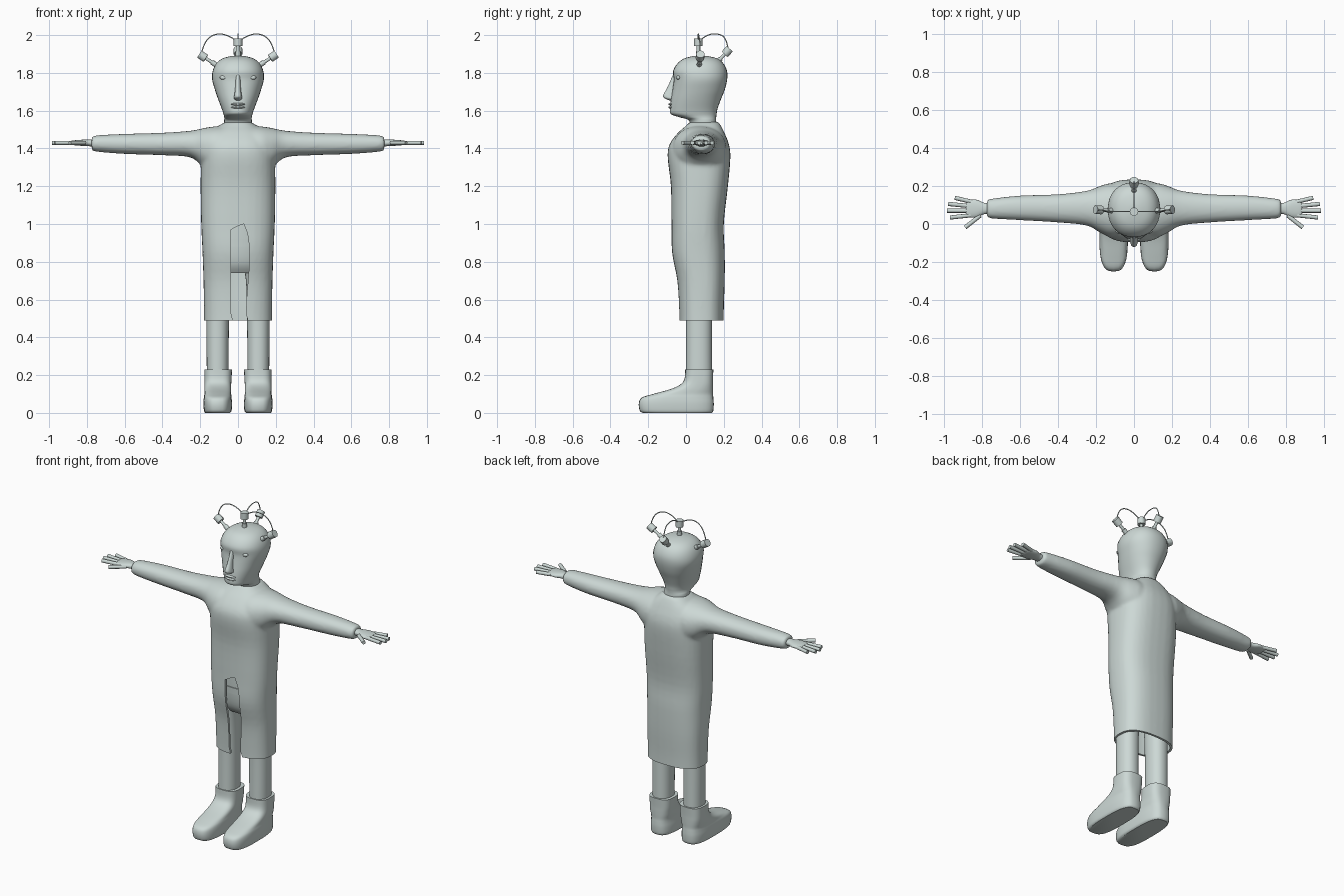
import bpy, bmesh, math
from mathutils import Vector

if "Cube" in bpy.data.objects:
    bpy.data.objects.remove(bpy.data.objects["Cube"])

mat = bpy.data.materials.new("pale grey green")
mat.diffuse_color = (0.61, 0.69, 0.67, 1)
mat.use_nodes = True
mat.node_tree.nodes["Principled BSDF"].inputs["Base Color"].default_value = mat.diffuse_color


def new_object(name, bm):
    bmesh.ops.recalc_face_normals(bm, faces=bm.faces)
    me = bpy.data.meshes.new(name)
    bm.to_mesh(me)
    bm.free()
    ob = bpy.data.objects.new(name, me)
    bpy.context.collection.objects.link(ob)
    me.materials.append(mat)
    return ob


def activate(ob):
    bpy.ops.object.select_all(action='DESELECT')
    ob.select_set(True)
    bpy.context.view_layer.objects.active = ob


def smooth(ob, angle=40):
    activate(ob)
    bpy.ops.object.shade_smooth_by_angle(angle=math.radians(angle))
    return ob


def catmull(rings, steps):
    out = []
    for i in range(len(rings) - 1):
        p0, p1 = rings[max(i - 1, 0)], rings[i]
        p2, p3 = rings[i + 1], rings[min(i + 2, len(rings) - 1)]
        for k in range(steps):
            t = k / steps
            out.append([0.5 * (2 * b + (c - a) * t + (2 * a - 5 * b + 4 * c - d) * t * t
                               + (3 * b - a - 3 * c + d) * t ** 3)
                        for a, b, c, d in zip(p0, p1, p2, p3)])
    return out + [list(rings[-1])]


def add_loft(bm, rings, axis='Z', power=2.2, seg=32, steps=4, flip=1):
    """Rings are (position, a min, a max, b min, b max)."""
    loops = []
    for t, a0, a1, b0, b1 in catmull(rings, steps):
        loop = []
        for k in range(seg):
            an = 2 * math.pi * k / seg
            c, s = math.cos(an), math.sin(an)
            a = (a0 + a1) / 2 + (a1 - a0) / 2 * math.copysign(abs(c) ** (2 / power), c)
            b = (b0 + b1) / 2 + (b1 - b0) / 2 * math.copysign(abs(s) ** (2 / power), s)
            co = (a * flip, b, t) if axis == 'Z' else (t * flip, a, b)
            loop.append(bm.verts.new(co))
        loops.append(loop)
    for lo, hi in zip(loops, loops[1:]):
        for k in range(seg):
            j = (k + 1) % seg
            bm.faces.new((lo[k], lo[j], hi[j], hi[k]))
    bm.faces.new(loops[0])
    bm.faces.new(loops[-1])


def loft(name, rings, **kw):
    bm = bmesh.new()
    add_loft(bm, rings, **kw)
    return smooth(new_object(name, bm))


def tube(name, pts, r, curved=False):
    cu = bpy.data.curves.new(name, 'CURVE')
    cu.dimensions = '3D'
    cu.bevel_depth, cu.bevel_resolution, cu.use_fill_caps = r, 3, True
    sp = cu.splines.new('NURBS' if curved else 'POLY')
    sp.points.add(len(pts) - 1)
    for p, co in zip(sp.points, pts):
        p.co = (*co, 1)
    if curved:
        sp.use_endpoint_u, sp.order_u, sp.resolution_u = True, 3, 8
    cu.materials.append(mat)
    ob = bpy.data.objects.new(name, cu)
    bpy.context.collection.objects.link(ob)
    activate(ob)
    bpy.ops.object.convert(target='MESH')
    return smooth(bpy.context.object)


def ball(name, loc, size):
    bm = bmesh.new()
    bmesh.ops.create_uvsphere(bm, u_segments=16, v_segments=10, radius=1)
    for v in bm.verts:
        v.co = Vector(loc) + Vector(a * b for a, b in zip(v.co, size))
    return smooth(new_object(name, bm))


# Coat: torso and sleeves fused into one smooth skin
torso = [(z, -w, w, f, b) for z, w, f, b in [
    (0.44, .18, -.035, .20), (0.55, .18, -.037, .20), (0.7, .183, -.047, .205),
    (0.85, .188, -.075, .205), (1.0, .195, -.077, .20), (1.2, .198, -.08, .222),
    (1.35, .195, -.097, .235), (1.42, .185, -.088, .228), (1.48, .15, -.045, .205),
    (1.52, .10, 0, .185), (1.54, .07, .02, .172)]]
sleeve = [(.04, -.06, .20, 1.29, 1.52), (.12, -.07, .215, 1.27, 1.517),
          (.18, -.045, .2, 1.295, 1.508), (.25, -.008, .175, 1.352, 1.494),
          (.4, .008, .157, 1.364, 1.483), (.6, .02, .15, 1.371, 1.477),
          (.74, .028, .135, 1.382, 1.47), (.775, .035, .128, 1.39, 1.462)]
bm = bmesh.new()
add_loft(bm, torso, power=2.6)
for s in (1, -1):
    add_loft(bm, sleeve, axis='X', flip=s)
coat = new_object("coat", bm)
m = coat.modifiers.new("fuse", 'REMESH')
m.mode, m.voxel_size = 'VOXEL', 0.01
m = coat.modifiers.new("relax", 'SMOOTH')
m.factor, m.iterations = 0.5, 6

# Cutters: hem line, hollow of the skirt, front opening
cutters = [loft("hem_cutter", [(.3, -.4, .4, -.4, .4), (.49, -.4, .4, -.4, .4)], power=8, steps=1)]
hollow = [(z, a + .014, b - .014, c + .014, d - .014) for z, a, b, c, d in torso[:5]]
hollow[0] = (.4,) + hollow[0][1:]
cutters.append(loft("hollow_cutter", hollow, power=2.6))
bm = bmesh.new()
outline = [(-.03, .4), (-.03, .5), (-.037, .53), (-.037, .97), (0, .99), (.03, 1.0), (.05, .95),
           (.06, .88), (.057, .75), (.045, .6), (.042, .52), (.05, .5), (.05, .4)]
face = bm.faces.new([bm.verts.new((x, -.3, z)) for x, z in outline])
ext = bmesh.ops.extrude_face_region(bm, geom=[face])
for v in ext["geom"]:
    if isinstance(v, bmesh.types.BMVert):
        v.co.y = 0.06
cutters.append(new_object("opening_cutter", bm))
for c in cutters:
    c.hide_render = True
    m = coat.modifiers.new(c.name, 'BOOLEAN')
    m.operation, m.solver, m.object = 'DIFFERENCE', 'EXACT', c
activate(coat)
bpy.ops.object.convert(target='MESH')
for c in cutters:
    bpy.data.objects.remove(c)
smooth(coat)

# Trousers and belt
loft("hips", [(.74, -.13, .13, .0, .14), (.79, -.15, .15, -.03, .16), (.88, -.155, .155, -.045, .165),
              (1.04, -.16, .16, -.05, .17)])
loft("belt", [(.88, -.157, .157, -.05, .168), (.92, -.159, .159, -.052, .17)], steps=1)
for s, side in ((1, "left"), (-1, "right")):
    loft(side + "_leg", [(.18, .05, .165, 0, .137), (.5, .048, .167, 0, .137),
                         (.7, .042, .168, -.01, .14), (.82, .02, .165, -.02, .15)], flip=s)
    # Boot with long toe
    loft(side + "_boot", [(0, .042, .173, -.23, .137), (.012, .034, .18, -.245, .145),
                          (.05, .032, .183, -.25, .147), (.08, .034, .181, -.235, .145),
                          (.1, .036, .178, -.175, .143), (.125, .036, .178, -.085, .143),
                          (.15, .036, .178, -.03, .143), (.18, .034, .178, -.008, .143),
                          (.23, .032, .178, -.004, .145)], flip=s, power=3)
    # Hand and fingers
    loft(side + "_hand", [(.74, .055, .11, 1.405, 1.45), (.79, .052, .112, 1.412, 1.447),
                          (.83, .035, .128, 1.414, 1.446), (.875, .035, .125, 1.418, 1.442),
                          (.885, .045, .115, 1.422, 1.438)], axis='X', flip=s)
    for i, (a, b) in enumerate([((.86, .118), (.945, .138)), ((.86, .094), (.98, .106)),
                                ((.86, .07), (.985, .07)), ((.86, .046), (.97, .034)),
                                ((.81, .045), (.89, -.018))]):
        pts = [(s * (a[0] + (b[0] - a[0]) * t), a[1] + (b[1] - a[1]) * t, 1.43) for t in (0, .6, 1)]
        tube(f"{side}_finger_{i + 1}", pts, .011)
    # Eye
    ball(side + "_eye", (s * .075, -.039, 1.775), (.022, .012, .012))

# Head, neck and face
loft("head", [(z, -w, w, f, b) for z, w, f, b in [
    (1.48, .075, .02, .165), (1.545, .073, .018, .16), (1.565, .073, -.035, .16),
    (1.582, .077, -.08, .162), (1.61, .086, -.085, .167), (1.66, .105, -.08, .185),
    (1.71, .122, -.072, .205), (1.765, .137, -.065, .218), (1.81, .134, -.068, .217),
    (1.85, .115, -.045, .198), (1.876, .082, -.01, .165), (1.889, .035, .04, .115),
    (1.891, .004, .07, .08)]])
loft("nose", [(1.655, -.012, .012, -.09, -.05), (1.665, -.022, .022, -.112, -.04),
              (1.68, -.02, .02, -.122, -.04), (1.72, -.015, .015, -.1, -.03),
              (1.79, -.012, .012, -.069, -.02)], seg=16)
for z in (1.618, 1.634):
    ball("lip", (0, -.076, z), (.036, .017, .008))

# Electrodes on the skull: stalk, collar, cap and wire to the top one
top = Vector((0, .065, 1.963))
for name, base, cap in [("top", (0, .065, 1.88), top), ("left", (.11, .07, 1.838), (.187, .075, 1.888)),
                        ("right", (-.11, .07, 1.838), (-.187, .075, 1.888)),
                        ("back", (0, .16, 1.85), (0, .218, 1.913))]:
    base, cap = Vector(base), Vector(cap)
    d = (cap - base).normalized()
    tube(name + "_stalk", [base, cap], .009)
    tube(name + "_collar", [base, base + d * .035], .014)
    tube(name + "_cap", [cap - d * .02, cap + d * .02], .023)
    if name != "top":
        out = Vector((cap.x, cap.y - top.y, 0)) if name == "back" else Vector((cap.x, 0, 0))
        tube(name + "_wire", [cap + d * .01, cap + Vector((0, 0, .075)) - out * .03,
                              Vector((top.x, top.y, 2.01)) + out * .65,
                              Vector((top.x, top.y, 2.0)) + out * .25, top], .003, curved=True)
